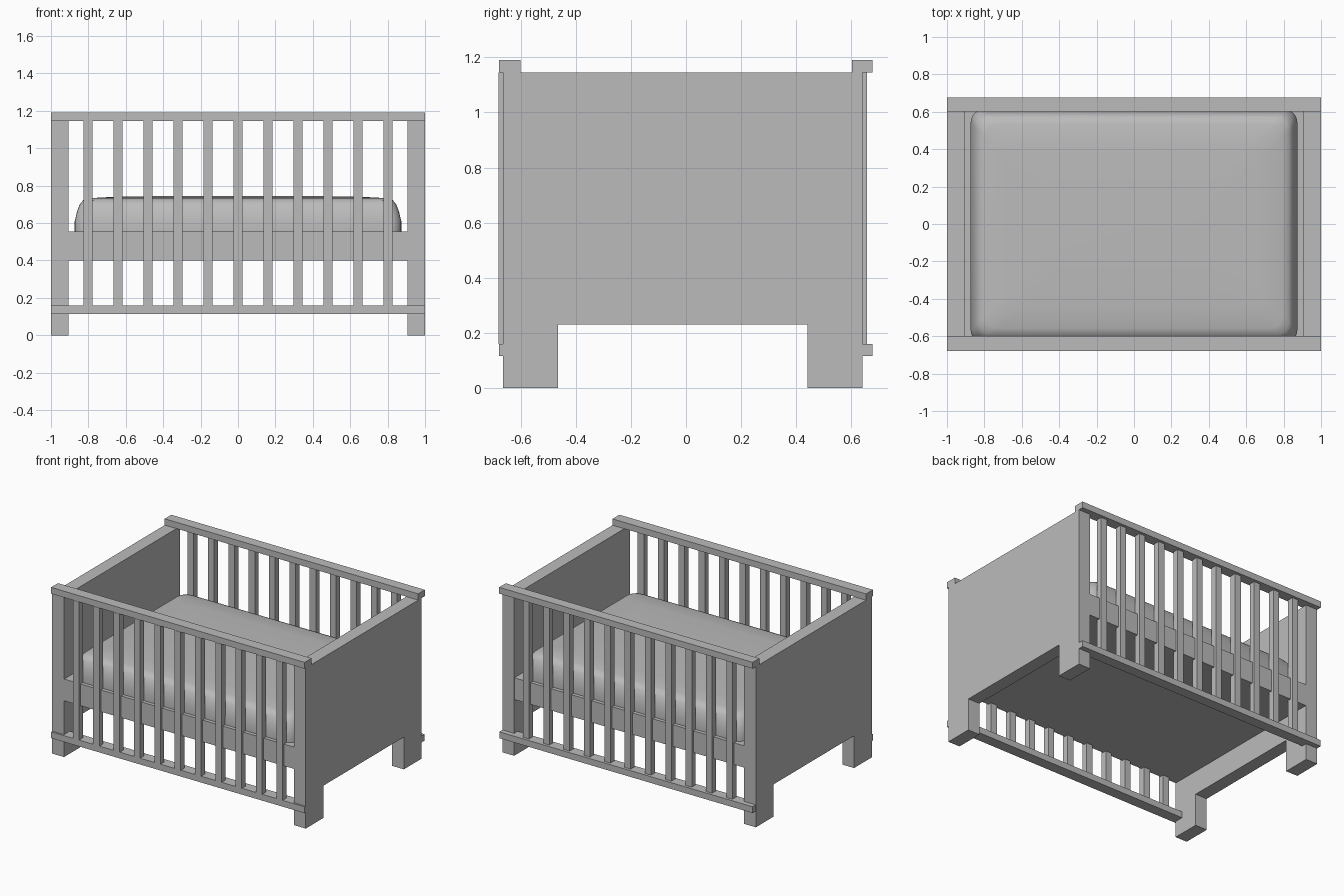
import bpy, bmesh, math

if "Cube" in bpy.data.objects:
    bpy.data.objects.remove(bpy.data.objects["Cube"], do_unlink=True)

grey = bpy.data.materials.new("plain_grey")
grey.use_nodes = True
grey.diffuse_color = (0.5, 0.5, 0.5, 1)
grey.node_tree.nodes["Principled BSDF"].inputs["Base Color"].default_value = (0.5, 0.5, 0.5, 1)

Y_MID = -0.012  # end panels, slats and base share this centre line


def finish(name, bm):
    bmesh.ops.recalc_face_normals(bm, faces=bm.faces)
    mesh = bpy.data.meshes.new(name)
    bm.to_mesh(mesh)
    bm.free()
    mesh.materials.append(grey)
    obj = bpy.data.objects.new(name, mesh)
    bpy.context.collection.objects.link(obj)
    return obj


def box(name, x0, x1, y0, y1, z0, z1):
    bm = bmesh.new()
    bmesh.ops.create_cube(bm, size=1)
    for v in bm.verts:
        v.co = ((x0 + x1) / 2 + v.co.x * (x1 - x0),
                (y0 + y1) / 2 + v.co.y * (y1 - y0),
                (z0 + z1) / 2 + v.co.z * (z1 - z0))
    return finish(name, bm)


# End panels: one profile with two feet, extruded through the thickness
def end_panel(name, x0, x1):
    half, foot, arch, top = 0.653, 0.453, 0.23, 1.145
    outline = [(-half, 0), (-foot, 0), (-foot, arch), (foot, arch),
               (foot, 0), (half, 0), (half, top), (-half, top)]
    bm = bmesh.new()
    face = bm.faces.new([bm.verts.new((x0, Y_MID + y, z)) for y, z in outline])
    ext = bmesh.ops.extrude_face_region(bm, geom=[face])
    for item in ext["geom"]:
        if isinstance(item, bmesh.types.BMVert):
            item.co.x = x1
    return finish(name, bm)


end_panel("right_end_panel", -1.0, -0.907)
end_panel("left_end_panel", 0.907, 1.0)

# Long sides: top rail, bottom rail and slats
sides = {"front": (-0.678, -0.6, -0.658), "back": (0.602, 0.677, 0.635)}
for side, (y0, y1, slat_y) in sides.items():
    box(side + "_top_rail", -1, 1, y0, y1, 1.145, 1.19)
    box(side + "_bottom_rail", -0.999, 0.999, y0, y1, 0.115, 0.16)
    for i in range(11):
        x = (i - 5) * 0.1605
        box(f"{side}_slat_{i + 1}", x - 0.024, x + 0.024,
            slat_y - 0.022, slat_y + 0.022, 0.16, 1.145)

# Mattress base
box("mattress_base", -0.907, 0.907, Y_MID - 0.651, Y_MID + 0.651, 0.4, 0.555)


# Mattress: rounded rectangles lofted up a soft edge profile
def mattress(name, half_x, half_y, profile, steps=6):
    bm = bmesh.new()
    rings = []
    for inset, z in profile:
        r = 0.07
        cx, cy = half_x - inset - r, half_y - inset - r
        ring = []
        for corner, (sx, sy) in enumerate([(1, 1), (-1, 1), (-1, -1), (1, -1)]):
            for k in range(steps + 1):
                a = (corner + k / steps) * math.pi / 2
                ring.append(bm.verts.new((sx * cx + r * math.cos(a),
                                          Y_MID + sy * cy + r * math.sin(a), z)))
        rings.append(ring)
    for low, high in zip(rings, rings[1:]):
        for i in range(len(low)):
            j = (i + 1) % len(low)
            bm.faces.new((low[i], low[j], high[j], high[i]))
    bm.faces.new(rings[0])
    bm.faces.new(rings[-1])
    for f in bm.faces:
        f.smooth = len(f.verts) == 4
    return finish(name, bm)


bed = mattress("mattress", 0.873, 0.625,
               [(0, 0.555), (0, 0.61), (0.012, 0.66), (0.027, 0.7),
                (0.045, 0.722), (0.08, 0.733), (0.2, 0.74), (0.45, 0.745)])
bpy.ops.object.select_all(action="DESELECT")
bed.select_set(True)
bpy.context.view_layer.objects.active = bed
bpy.ops.object.shade_smooth_by_angle(angle=math.radians(40))
